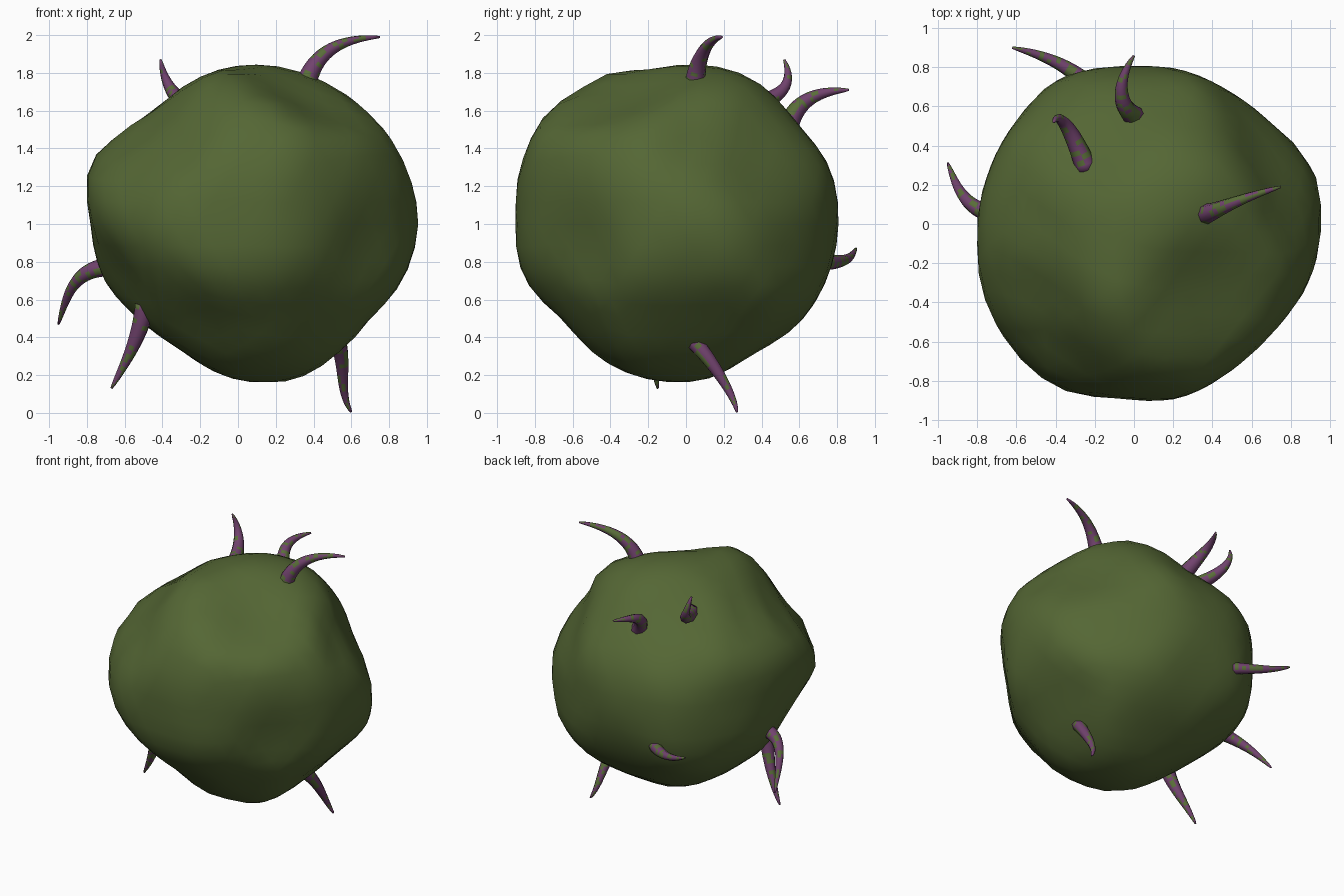
import bpy, bmesh, math, random
from mathutils import Vector
from mathutils.geometry import interpolate_bezier

cube = bpy.data.objects.get("Cube")
if cube:
    bpy.data.objects.remove(cube, do_unlink=True)
random.seed(4)


def material(name, rgb):
    mat = bpy.data.materials.new(name)
    mat.use_nodes = True
    color = (*rgb, 1)
    mat.diffuse_color = color
    mat.node_tree.nodes["Principled BSDF"].inputs["Base Color"].default_value = color
    return mat


def add_object(name, bm, materials):
    bmesh.ops.recalc_face_normals(bm, faces=bm.faces[:])
    mesh = bpy.data.meshes.new(name)
    bm.to_mesh(mesh)
    bm.free()
    for mat in materials:
        mesh.materials.append(mat)
    mesh.shade_smooth()
    obj = bpy.data.objects.new(name, mesh)
    bpy.context.collection.objects.link(obj)
    return obj


moss = material("moss green", (0.09, 0.135, 0.035))
purple = material("horn purple", (0.165, 0.055, 0.155))
speckle = material("speckle green", (0.10, 0.155, 0.04))

# Lumpy body: a sphere shaped by polar outlines (radius every 20 degrees)
# Each outline: turn about z, tilt above the horizon, radii in hundredths
CENTRE = Vector((0.07, -0.04, 1.0))
OUTLINES = [
    (0, 0, [88, 87, 86, 84, 84, 83, 80, 82, 92, 84, 83, 77, 75, 81, 85, 84, 79, 85]),
    (90, 0, [84, 85, 81, 86, 85, 82, 90, 91, 88, 87, 86, 78, 82, 83, 83, 78, 82, 83]),
    (0, 90, [88, 92, 83, 82, 84, 85, 90, 87, 86, 87, 89, 92, 92, 85, 86, 82, 81, 85]),
    (35, 25, [86, 78, 83, 86, 87, 83, 79, 90, 95, 94, 86, 79, 77, 86, 86, 80, 80, 90]),
    (215, 25, [94, 90, 83, 89, 88, 85, 86, 79, 84, 90, 89, 86, 80, 81, 79, 78, 77, 78]),
    (141, -25, [88, 90, 85, 83, 90, 90, 89, 89, 87, 80, 81, 79, 82, 83, 80, 77, 81, 88]),
]
# Flattened hollows in the body: direction and depth radius
HOLLOWS = [
    ((.28, -.27, .68), .755),
    ((.72, .5, .43), .775),
    ((-.64, -.35, .65), .79),
    ((-.57, -.67, .48), .82),
    ((-.63, 0, .78), .79),
    ((-.34, -.63, -.7), .77),
    ((-.83, -.32, -.45), .765),
    ((-.57, -.04, -.82), .77),
    ((.73, -.67, -.14), .775),
    ((-.22, .63, .74), .805),
    ((-.3, .33, .66), .80),
]
# Blunt corners of the body, measured from its centre
PEAKS = [
    (-.73, -.05, .49), (-.88, -.16, .29), (.86, .34, -.21), (-.12, -.4, .81),
    (.56, .21, .66), (-.54, -.77, .17), (-.74, -.55, .02), (-.54, .75, .04),
    (.1, -.66, .64),
]


def outline_radius(direction, turn, tilt, radii):
    """Outline radius seen in this direction, and how close it is to the rim."""
    a, e = math.radians(turn), math.radians(tilt)
    right = Vector((math.cos(a), math.sin(a), 0))
    away = Vector((-math.sin(a), math.cos(a), 0))
    up = Vector((0, 0, math.cos(e))) + away * math.sin(e)
    u, v = direction.dot(right), direction.dot(up)
    step = math.degrees(math.atan2(v, u)) % 360 / 20
    i = int(step)
    n = len(radii)
    radius = radii[i % n] + (radii[(i + 1) % n] - radii[i % n]) * (step - i)
    return radius / 100 + 0.01, max(math.hypot(u, v), 0.01)


def body_radius(direction):
    seen = [outline_radius(direction, *outline) for outline in OUTLINES]
    weights = [rim ** 20 for radius, rim in seen]
    average = sum(w * radius for w, (radius, rim) in zip(weights, seen)) / sum(weights)
    reach = min(radius / rim for radius, rim in seen)
    reach = min(reach, average * 1.03)
    for middle, depth in HOLLOWS:
        reach = min(reach, depth + 0.6 * direction.angle(Vector(middle)) ** 2)
    for corner in map(Vector, PEAKS):
        reach = max(reach, corner.length - 0.45 * direction.angle(corner))
    return reach


bm = bmesh.new()
bmesh.ops.create_icosphere(bm, subdivisions=4, radius=1)
for vert in bm.verts:
    direction = vert.co.normalized()
    vert.co = CENTRE + direction * body_radius(direction)
bmesh.ops.smooth_vert(bm, verts=bm.verts[:], factor=0.4,
                      use_axis_x=True, use_axis_y=True, use_axis_z=True)
add_object("body", bm, [moss])


# Curved tapering horns with green speckles
def horn(name, points, base_radius=0.05, rings=20, sides=8):
    p0, p1, p2, p3 = (Vector(p) for p in points)
    h1 = (-5 * p0 + 18 * p1 - 9 * p2 + 2 * p3) / 6
    h2 = (2 * p0 - 9 * p1 + 18 * p2 - 5 * p3) / 6
    path = interpolate_bezier(p0, h1, h2, p3, rings)
    bm = bmesh.new()
    loops = []
    last = (path[1] - path[0]).normalized()
    frame = last.to_track_quat('Z', 'Y')
    for i, point in enumerate(path):
        tangent = (path[min(i + 1, rings - 1)] - path[max(i - 1, 0)]).normalized()
        frame = last.rotation_difference(tangent) @ frame
        last = tangent
        radius = base_radius * (1 - i / (rings - 1)) ** 0.75 + 0.006
        loop = []
        for k in range(sides):
            a = math.tau * k / sides
            offset = Vector((math.cos(a), math.sin(a), 0)) * radius
            loop.append(bm.verts.new(point + frame @ offset))
        loops.append(loop)
    for low, high in zip(loops, loops[1:]):
        for k in range(sides):
            n = (k + 1) % sides
            face = bm.faces.new((low[k], low[n], high[n], high[k]))
            face.material_index = int(random.random() < 0.3)
    bm.faces.new(loops[0])
    bm.faces.new(loops[-1])
    add_object(name, bm, [purple, speckle])


horn("top_left_horn", [(.36, .05, 1.74), (.42, .07, 1.86), (.54, .12, 1.95), (.75, .19, 1.99)])
horn("top_right_horn", [(-.24, .28, 1.62), (-.31, .44, 1.66), (-.37, .53, 1.74), (-.41, .52, 1.87)])
horn("top_back_horn", [(.015, .54, 1.51), (-.05, .61, 1.63), (-.06, .72, 1.69), (0, .86, 1.71)])
horn("back_horn", [(-.23, .71, .8), (-.35, .8, .8), (-.48, .86, .82), (-.62, .9, .87)], 0.04)
horn("right_horn", [(-.71, .05, .77), (-.83, .1, .72), (-.9, .19, .62), (-.95, .31, .47)], 0.042)
horn("lower_right_horn", [(-.49, -.25, .57), (-.53, -.22, .42), (-.59, -.18, .28), (-.67, -.15, .13)])
horn("lower_left_horn", [(.52, .03, .39), (.55, .13, .27), (.56, .22, .13), (.6, .27, .005)], 0.042)
